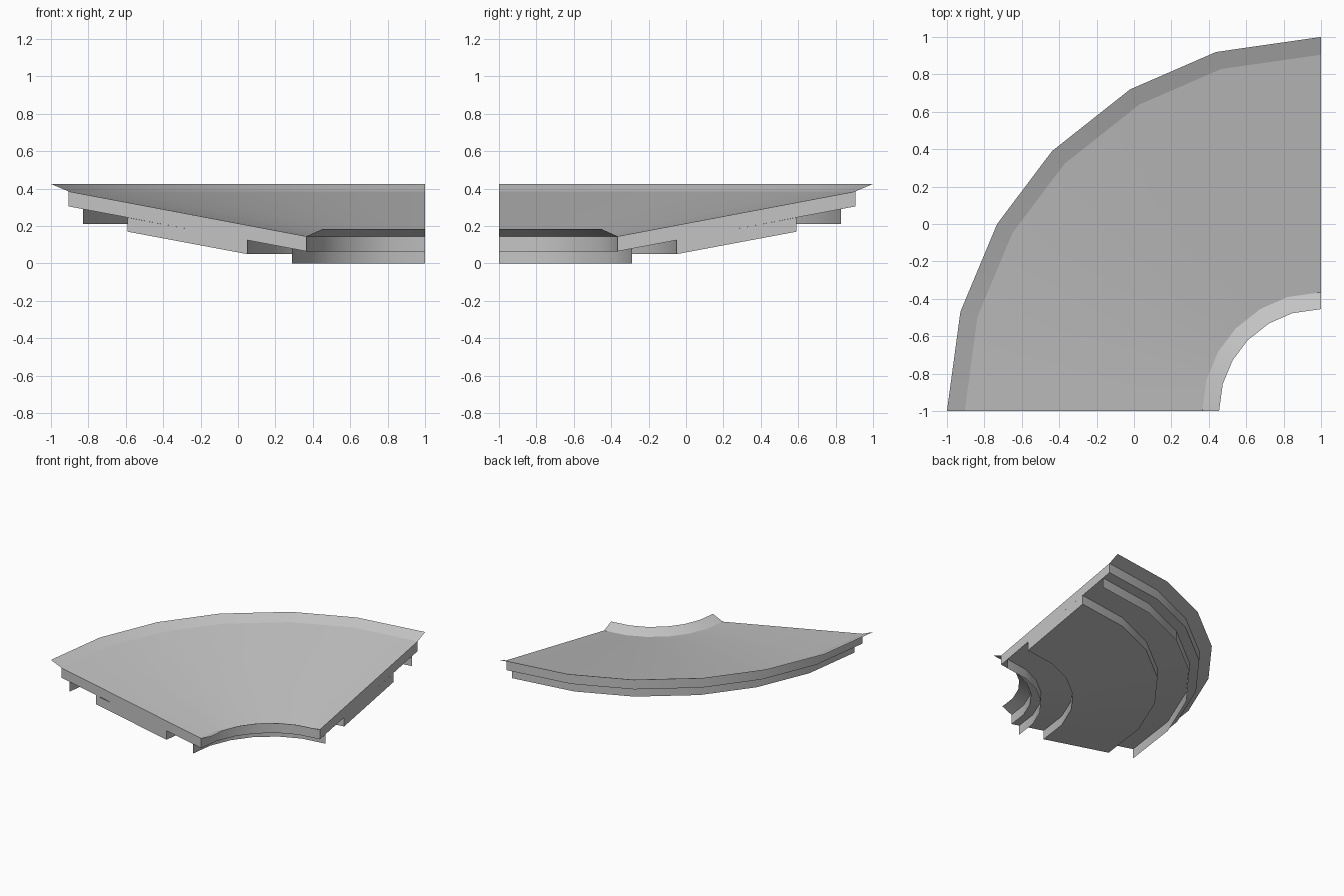
import bpy
from math import radians, sin, cos

if "Cube" in bpy.data.objects:
    bpy.data.objects.remove(bpy.data.objects["Cube"], do_unlink=True)

GREY = (0.55, 0.55, 0.55, 1)
grey = bpy.data.materials.new("plain grey")
grey.use_nodes = True
grey.diffuse_color = GREY
grey.node_tree.nodes["Principled BSDF"].inputs["Base Color"].default_value = GREY

# Sweep angles of the quarter turn, from the back towards the left side
ANGLES = [radians(a) for a in (0, 16.3, 30.7, 46, 60, 74.6, 90)]
CENTRE = (1, -1)


def sweep(name, profile, closed=False, caps=False):
    """Sweep an (r, z) profile round the corner, with optional flat end caps."""
    n = len(profile)
    verts = [(CENTRE[0] - r * sin(a), CENTRE[1] + r * cos(a), z)
             for a in ANGLES for r, z in profile]
    faces = []
    for i in range(len(ANGLES) - 1):
        for j in range(n if closed else n - 1):
            k = (j + 1) % n
            faces.append((i * n + j, i * n + k, (i + 1) * n + k, (i + 1) * n + j))
    if caps:
        last = (len(ANGLES) - 1) * n
        faces.append(tuple(reversed(range(n))))
        faces.append(tuple(range(last, last + n)))
    mesh = bpy.data.meshes.new(name)
    mesh.from_pydata(verts, [], faces)
    mesh.materials.append(grey)
    obj = bpy.data.objects.new(name, mesh)
    bpy.context.collection.objects.link(obj)
    bpy.ops.object.select_all(action='DESELECT')
    obj.select_set(True)
    bpy.context.view_layer.objects.active = obj
    bpy.ops.object.shade_smooth_by_angle(angle=radians(30))
    return obj


# Sloping main slab
sweep("deck_slab", [(0.635, 0.145), (1.905, 0.385), (1.905, 0.305), (0.635, 0.065)],
      closed=True, caps=True)

# Thicker panel under the slab, open where it meets the slab
sweep("under_panel", [(1.59, 0.245), (1.59, 0.17), (0.95, 0.05), (0.95, 0.125)], caps=True)

# Thin flared lips along both curved edges
sweep("outer_lip", [(1.905, 0.385), (2.0, 0.425)])
sweep("inner_lip", [(0.545, 0.185), (0.635, 0.145)])

# Thin vertical skirts hanging below the slab
sweep("outer_skirt", [(1.83, 0.291), (1.83, 0.21)])
sweep("inner_skirt", [(0.71, 0.0), (0.71, 0.079)])
